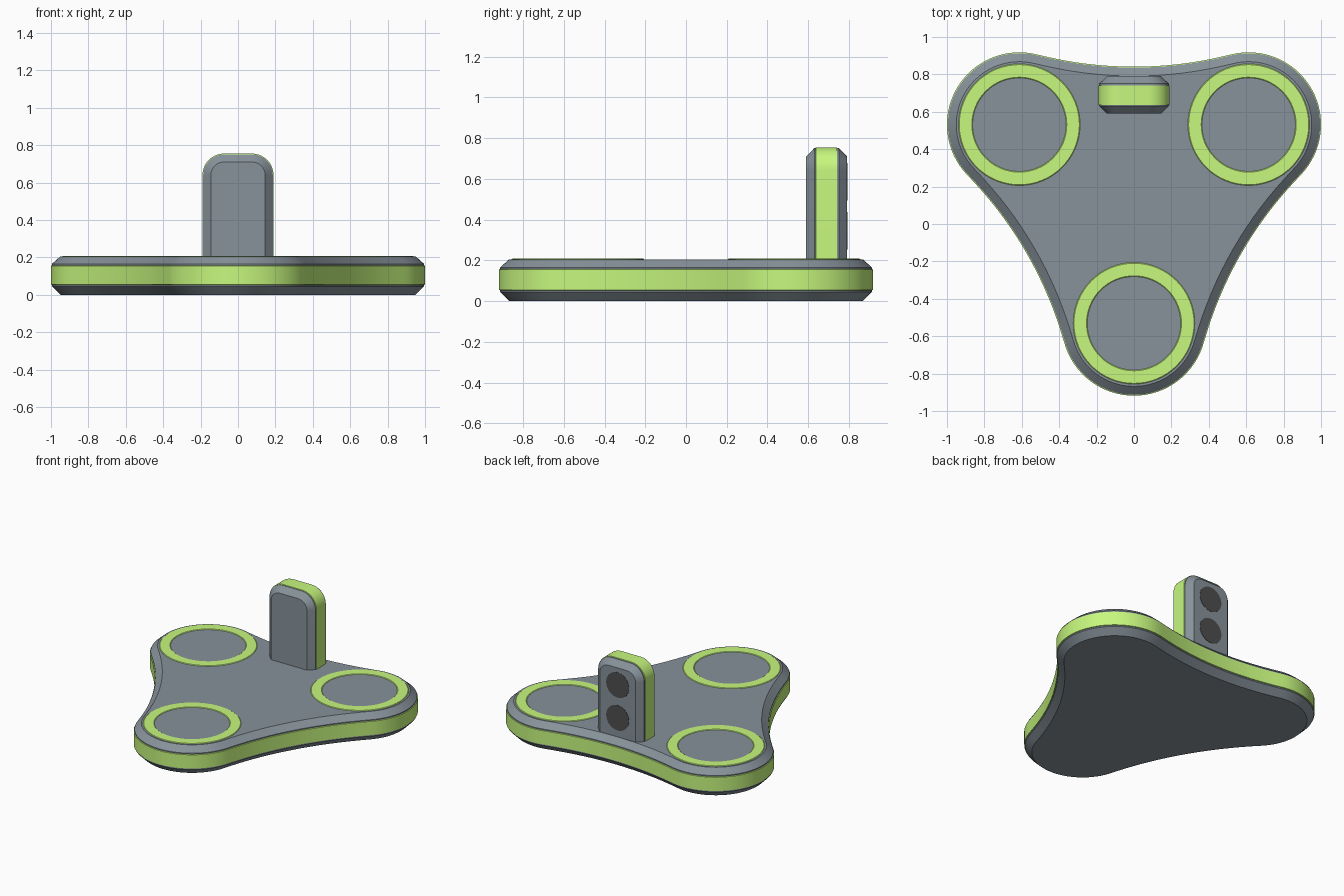
import bpy, bmesh
from math import sin, cos, pi, radians, asin
from mathutils import Matrix

if "Cube" in bpy.data.objects:
    bpy.data.objects.remove(bpy.data.objects["Cube"])


def material(name, color):
    m = bpy.data.materials.new(name)
    m.diffuse_color = color
    m.use_nodes = True
    m.node_tree.nodes["Principled BSDF"].inputs["Base Color"].default_value = m.diffuse_color
    return m


SLATE = material("slate", (0.242, 0.287, 0.323, 1))
GREEN = material("lime", (0.571, 0.939, 0.209, 1))
DARK = material("dark", (0.076, 0.076, 0.076, 1))
MID_Y, REACH, LOBE_R = 0.177, 0.708, 0.387   # lobe layout
SIDE_R = 2.07                                # radius of the concave sides
UPRIGHT = Matrix.Rotation(pi / 2, 4, 'X')    # local xy -> world xz


def arc(cx, cy, r, a0, a1, n):
    return [(cx + r * cos(a0 + (a1 - a0) * i / n),
             cy + r * sin(a0 + (a1 - a0) * i / n)) for i in range(n + 1)]


def trefoil(d):
    """Three round lobes joined by tangent concave arcs, inset by d."""
    pts = []
    tilt = asin(0.613 / (SIDE_R + LOBE_R))
    far = REACH / 2 + 0.31 + SIDE_R
    for deg in (-90, 30, 150):
        a = radians(deg)
        n = a + pi / 3
        pts += arc(REACH * cos(a), MID_Y + REACH * sin(a), LOBE_R - d,
                   a - pi / 3 - tilt, n + tilt, 32)
        pts += arc(far * cos(n), MID_Y + far * sin(n), SIDE_R + d,
                   n + tilt + pi, n - tilt + pi, 16)[1:-1]
    return pts


def arch(d):
    """Upright plate with two rounded top corners, inset by d."""
    w, top, r = 0.19 - d, 0.755 - d, 0.115 - d
    return ([(-w, 0.19), (w, 0.19)]
            + arc(w - r, top - r, r, 0, pi / 2, 12)
            + arc(r - w, top - r, r, pi / 2, pi, 12))


def circle(x, y, r):
    return lambda d: arc(x, y, r - d, 0, 2 * pi, 64)[:-1]


def loft(name, outline, profile, mat, caps=True, matrix=None):
    """Skin an outline through (inset, height) steps."""
    bm = bmesh.new()
    rows = [[bm.verts.new((x, y, h)) for x, y in outline(d)] for d, h in profile]
    n = len(rows[0])
    for lo, hi in zip(rows, rows[1:]):
        for i in range(n):
            j = (i + 1) % n
            bm.faces.new((lo[i], lo[j], hi[j], hi[i]))
    if caps:
        bm.faces.new(rows[0][::-1])
        bm.faces.new(rows[-1])
    if matrix:
        bm.transform(matrix)
    mesh = bpy.data.meshes.new(name)
    bm.to_mesh(mesh)
    bm.free()
    mesh.materials.append(mat)
    ob = bpy.data.objects.new(name, mesh)
    bpy.context.collection.objects.link(ob)
    bpy.context.view_layer.objects.active = ob
    bpy.ops.object.select_all(action='DESELECT')
    ob.select_set(True)
    bpy.ops.object.shade_smooth_by_angle(angle=radians(25))
    return ob


# Three-lobed base with chamfered edges and its coloured rim
loft("base", trefoil,
     [(0.05, 0), (0.005, 0.045), (0.005, 0.165), (0.05, 0.205)], SLATE)
loft("base_rim", trefoil,
     [(0.012, 0.05), (0, 0.055), (0, 0.155), (0.012, 0.16)], GREEN, caps=False)

# Inlaid ring on each lobe, with a fine bevelled edge
for i, deg in enumerate((-90, 30, 150)):
    a = radians(deg)
    loft(f"pad_ring_{i + 1}",
         circle(REACH * cos(a), MID_Y + REACH * sin(a), 0.325),
         [(0, 0.2), (0, 0.2055), (0.004, 0.2085),
          (0.071, 0.2085), (0.075, 0.2055), (0.075, 0.2)], GREEN, caps=False)

# Upright post at the back with its coloured band
loft("post", arch,
     [(0.045, -0.79), (0.004, -0.75), (0.004, -0.63), (0.045, -0.59)],
     SLATE, matrix=UPRIGHT)
loft("post_band", arch,
     [(0.012, -0.745), (0, -0.74), (0, -0.637), (0.012, -0.632)],
     GREEN, caps=False, matrix=UPRIGHT)

# Two dark round lenses on the rear face of the post
for name, z in (("lower_lens", 0.345), ("upper_lens", 0.585)):
    loft(name, circle(0, z, 0.092), [(0, -0.792), (0, -0.78)],
         DARK, matrix=UPRIGHT)
